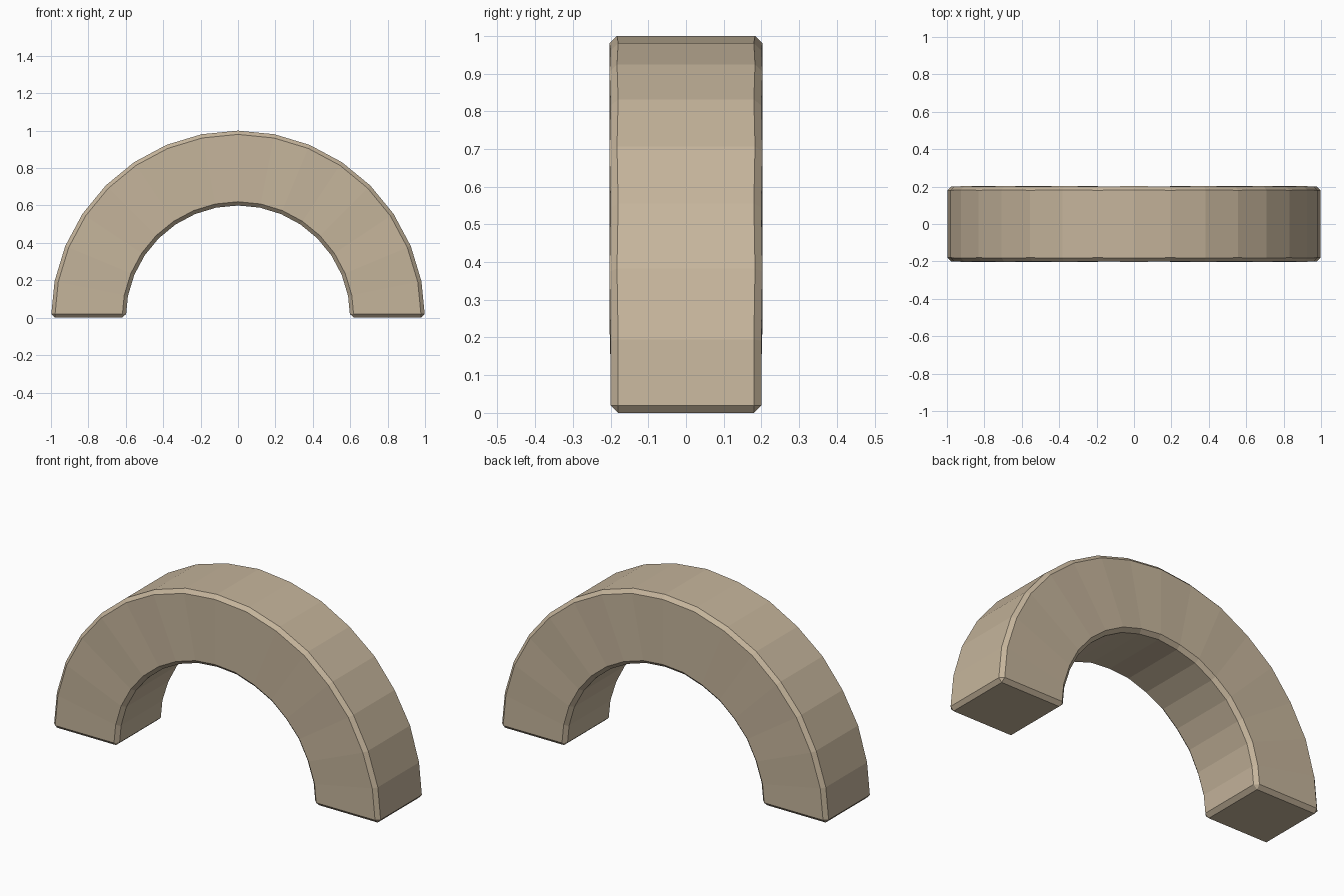
import bpy, bmesh, math

if "Cube" in bpy.data.objects:
    bpy.data.objects.remove(bpy.data.objects["Cube"])

SEGMENTS = 16
OUTER, INNER = 1.0, 0.6

# Single stone colour
stone = bpy.data.materials.new("warm tan stone")
stone.diffuse_color = (0.56, 0.46, 0.33, 1)
stone.use_nodes = True
stone.node_tree.nodes["Principled BSDF"].inputs["Base Color"].default_value = stone.diffuse_color

# Half-ring arch: a square section swept through 180 degrees
bm = bmesh.new()
rings = []
for k in range(SEGMENTS + 1):
    a = math.pi * k / SEGMENTS
    # slight ripple in the front and back faces
    half = 0.203 if k % 2 == 0 and 0 < k < SEGMENTS else 0.2
    rings.append([bm.verts.new((r * math.cos(a), y, r * math.sin(a)))
                  for r, y in ((OUTER, -half), (OUTER, half),
                               (INNER, half), (INNER, -half))])
for a, b in zip(rings, rings[1:]):
    for i in range(4):
        j = (i + 1) % 4
        bm.faces.new((a[i], a[j], b[j], b[i]))

# Feet
bm.faces.new(rings[0])
bm.faces.new(rings[-1])
bmesh.ops.recalc_face_normals(bm, faces=bm.faces)

mesh = bpy.data.meshes.new("arch")
bm.to_mesh(mesh)
bm.free()
mesh.materials.append(stone)
arch = bpy.data.objects.new("arch", mesh)
bpy.context.collection.objects.link(arch)

# Chamfer on the long edges and around the feet
bevel = arch.modifiers.new("chamfer", 'BEVEL')
bevel.width = 0.02
bevel.segments = 1
bevel.limit_method = 'ANGLE'
bevel.angle_limit = math.radians(30)
